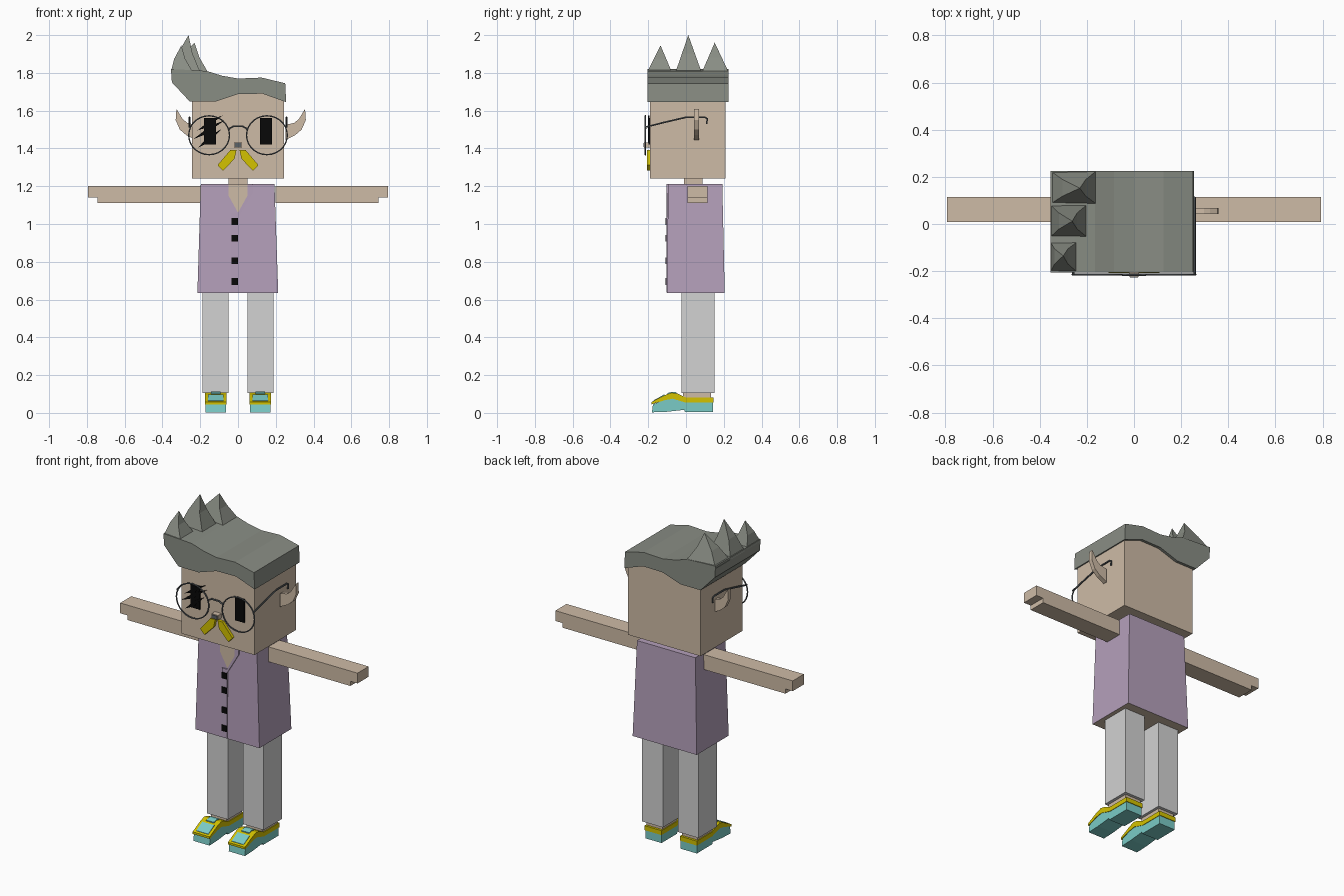
import bpy, bmesh, math
from mathutils import Vector

if "Cube" in bpy.data.objects:
    bpy.data.objects.remove(bpy.data.objects["Cube"], do_unlink=True)


def material(name, rgb):
    """Flat material from an 8-bit display colour."""
    lin = [((c / 255 + 0.055) / 1.055) ** 2.4 if c > 10 else c / 255 / 12.92 for c in rgb]
    m = bpy.data.materials.new(name)
    m.use_nodes = True
    m.diffuse_color = (*lin, 1)
    m.node_tree.nodes["Principled BSDF"].inputs["Base Color"].default_value = (*lin, 1)
    return m


skin = material("skin", (206, 187, 166))
hair_grey = material("hair grey", (137, 141, 132))
lilac = material("lilac cloth", (181, 160, 187))
trouser_grey = material("trouser grey", (210, 210, 210))
yellow = material("yellow", (212, 194, 0))
teal = material("teal", (122, 203, 198))
black = material("black", (8, 8, 8))
metal = material("dark metal", (92, 98, 102))


def finish(name, bm, mat):
    bmesh.ops.recalc_face_normals(bm, faces=bm.faces)
    me = bpy.data.meshes.new(name)
    bm.to_mesh(me)
    bm.free()
    me.materials.append(mat)
    ob = bpy.data.objects.new(name, me)
    bpy.context.collection.objects.link(ob)
    return ob


def loft(name, rings, mat):
    """Closed solid through rings of equal length; a one-point last ring makes a tip."""
    bm = bmesh.new()
    vs = [[bm.verts.new(p) for p in r] for r in rings]
    bm.faces.new(vs[0])
    for a, b in zip(vs, vs[1:]):
        n = len(a)
        for i in range(n):
            j = (i + 1) % n
            bm.faces.new((a[i], a[j], b[0]) if len(b) == 1 else (a[i], a[j], b[j], b[i]))
    if len(vs[-1]) > 2:
        bm.faces.new(vs[-1])
    return finish(name, bm, mat)


def prism_y(name, pts, y0, y1, mat):
    return loft(name, [[(x, y, z) for x, z in pts] for y in (y0, y1)], mat)


def prism_x(name, pts, x0, x1, mat):
    return loft(name, [[(x, y, z) for y, z in pts] for x in (x0, x1)], mat)


def rect(x0, x1, y0, y1, z):
    return [(x0, y0, z), (x1, y0, z), (x1, y1, z), (x0, y1, z)]


def box(name, x, y, z, mat):
    return loft(name, [rect(*x, *y, z[0]), rect(*x, *y, z[1])], mat)


def wire(name, pts, radius, cyclic=False):
    """Thin round wire along a path."""
    cu = bpy.data.curves.new(name, "CURVE")
    cu.dimensions = "3D"
    cu.bevel_depth = radius
    cu.bevel_resolution = 1
    cu.use_fill_caps = True
    sp = cu.splines.new("POLY")
    sp.points.add(len(pts) - 1)
    for p, co in zip(sp.points, pts):
        p.co = (*co, 1)
    sp.use_cyclic_u = cyclic
    cu.materials.append(metal)
    ob = bpy.data.objects.new(name, cu)
    bpy.context.collection.objects.link(ob)
    bpy.ops.object.select_all(action="DESELECT")
    ob.select_set(True)
    bpy.context.view_layer.objects.active = ob
    bpy.ops.object.convert(target="MESH")
    bpy.ops.object.shade_smooth_by_angle()


# Head and neck
box("head", (-0.243, 0.243), (-0.19, 0.208), (1.24, 1.7), skin)
box("neck", (-0.05, 0.05), (-0.01, 0.088), (1.18, 1.25), skin)

# Hair: swept profile with three spikes along one side
sweep = [(0.255, 1.645), (0.13, 1.69), (0, 1.688), (-0.12, 1.648), (-0.255, 1.648),
         (-0.35, 1.75), (-0.355, 1.82), (-0.25, 1.815), (-0.165, 1.81), (-0.085, 1.785),
         (0, 1.77), (0.125, 1.775), (0.25, 1.745)]
prism_y("hair", sweep, -0.205, 0.225, hair_grey)
spikes = [("front", -0.205, -0.075, -0.24, (-0.3, -0.135, 1.945)),
          ("middle", -0.055, 0.082, -0.2, (-0.262, 0.012, 2.0)),
          ("back", 0.085, 0.225, -0.16, (-0.23, 0.152, 1.96))]
for label, y0, y1, x1, tip in spikes:
    base = rect(-0.355, x1, y0, y1, 1.805)
    mid = [tuple(Vector(p).lerp(Vector(tip), 0.5) + Vector((-0.01, 0, 0))) for p in base]
    loft("hair_spike_" + label, [base, mid, [tip]], hair_grey)

# Pointed ears
ear = [(0.235, 1.445), (0.285, 1.47), (0.32, 1.5), (0.342, 1.55), (0.338, 1.61),
       (0.305, 1.555), (0.28, 1.535), (0.235, 1.525)]
for side, s, off in (("left", 1, 0.017), ("right", -1, 0.012)):
    prism_y("ear_" + side, [(s * x + off, z) for x, z in ear], 0.043, 0.068, skin)

# Eyes and jagged scar strokes across one of them
for side, s in (("left", 1), ("right", -1)):
    box("eye_" + side, sorted((s * 0.117, s * 0.18)), (-0.198, -0.189), (1.42, 1.56), black)
for i, (xa, za, xb, zb) in enumerate([(-0.215, 1.495, -0.08, 1.575),
                                      (-0.235, 1.45, -0.07, 1.55),
                                      (-0.21, 1.405, -0.09, 1.5)]):
    xm, zm = (xa + xb) / 2, (za + zb) / 2
    stroke = [(xa, za), (xm, zm - 0.018), (xm + 0.01, zm - 0.002), (xb, zb),
              (xm, zm + 0.016), (xm - 0.015, zm + 0.002)]
    prism_y(f"scar_stroke_{i}", stroke, -0.202, -0.194, black)

# Nose and moustache
box("nose", (-0.022, 0.022), (-0.222, -0.185), (1.404, 1.432), skin)
whisker = [(0.008, 1.393), (0.04, 1.392), (0.108, 1.312), (0.08, 1.282), (0.018, 1.345)]
for side, s in (("left", 1), ("right", -1)):
    prism_y("moustache_" + side, [(s * x, z) for x, z in whisker], -0.207, -0.188, yellow)

# Round glasses with hooked arms
for side, s in (("left", 1), ("right", -1)):
    ring = [(s * 0.153 + 0.108 * math.cos(t * math.tau / 28), -0.215,
             1.47 + 0.103 * math.sin(t * math.tau / 28)) for t in range(28)]
    wire("glasses_rim_" + side, ring, 0.004, True)
    wire("glasses_arm_" + side, [(s * 0.257, y, z) for y, z in (
        (-0.215, 1.513), (-0.12, 1.537), (0, 1.565), (0.1, 1.565),
        (0.112, 1.558), (0.11, 1.53))], 0.005)
wire("glasses_bridge", [(-0.05, -0.215, 1.503), (-0.025, -0.216, 1.517),
                        (0.025, -0.216, 1.517), (0.05, -0.215, 1.503)], 0.005)
box("nose_pad", (-0.017, 0.017), (-0.226, -0.221), (1.408, 1.428), metal)

# Shirt with a skin-coloured underside
shirt = loft("shirt", [rect(-0.215, 0.213, -0.1, 0.205, 0.635),
                       rect(-0.197, 0.193, -0.095, 0.192, 1.212)], lilac)
shirt.data.materials.append(skin)
for f in shirt.data.polygons:
    if f.normal.z < -0.9:
        f.material_index = 1

# Open neckline, collar edge, button strip and buttons
prism_y("neckline", [(-0.05, 1.213), (0.05, 1.213), (0.05, 1.15), (0, 1.06), (-0.05, 1.15)],
        -0.101, -0.093, skin)
prism_y("collar_edge", [(0.05, 1.213), (0.077, 1.213), (0.077, 1.165), (0, 1.035),
                        (0, 1.06), (0.05, 1.15)], -0.103, -0.094, lilac)
box("button_strip", (-0.036, 0), (-0.103, -0.094), (0.637, 1.055), lilac)
for i, z in enumerate((0.695, 0.805, 0.925, 1.013)):
    box(f"button_{i}", (-0.035, -0.001), (-0.108, -0.1), (z - 0.018, z + 0.018), black)

# Arms with a notch under the hand
arm = [(0.198, 1.112), (0.745, 1.112), (0.745, 1.14), (0.793, 1.14), (0.793, 1.202), (0.198, 1.202)]
for side, s in (("left", 1), ("right", -1)):
    prism_y("arm_" + side, [(s * x, z) for x, z in arm], 0.008, 0.114, skin)

# Legs and shoes
sole = [(-0.18, 0.003), (-0.1, 0.006), (-0.01, 0.016), (-0.005, 0.004), (0.142, 0.004),
        (0.142, 0.062), (0, 0.062), (-0.07, 0.078), (-0.11, 0.07), (-0.175, 0.045)]
upper = [(-0.183, 0.045), (-0.11, 0.068), (-0.07, 0.075), (0, 0.054), (0.146, 0.054),
         (0.146, 0.081), (0, 0.081), (-0.045, 0.102), (-0.075, 0.107), (-0.11, 0.095), (-0.183, 0.058)]
toe = [(-0.172, 0.056), (-0.115, 0.088), (-0.115, 0.098), (-0.172, 0.066)]
tongue = [(-0.098, 0.094), (-0.072, 0.1), (-0.05, 0.098), (-0.05, 0.109), (-0.072, 0.112), (-0.098, 0.105)]
for side, s in (("left", 1), ("right", -1)):
    def span(a, b):
        return sorted((s * a, s * b))
    box("trouser_leg_" + side, span(0.05, 0.188), (-0.025, 0.15), (0.105, 0.645), trouser_grey)
    box("ankle_" + side, span(0.066, 0.17), (-0.015, 0.132), (0.06, 0.11), skin)
    prism_x("shoe_sole_" + side, sole, *span(0.064, 0.172), teal)
    prism_x("shoe_upper_" + side, upper, *span(0.061, 0.175), yellow)
    prism_x("shoe_toe_" + side, toe, *span(0.078, 0.158), teal)
    prism_x("shoe_tongue_" + side, tongue, *span(0.092, 0.144), teal)
